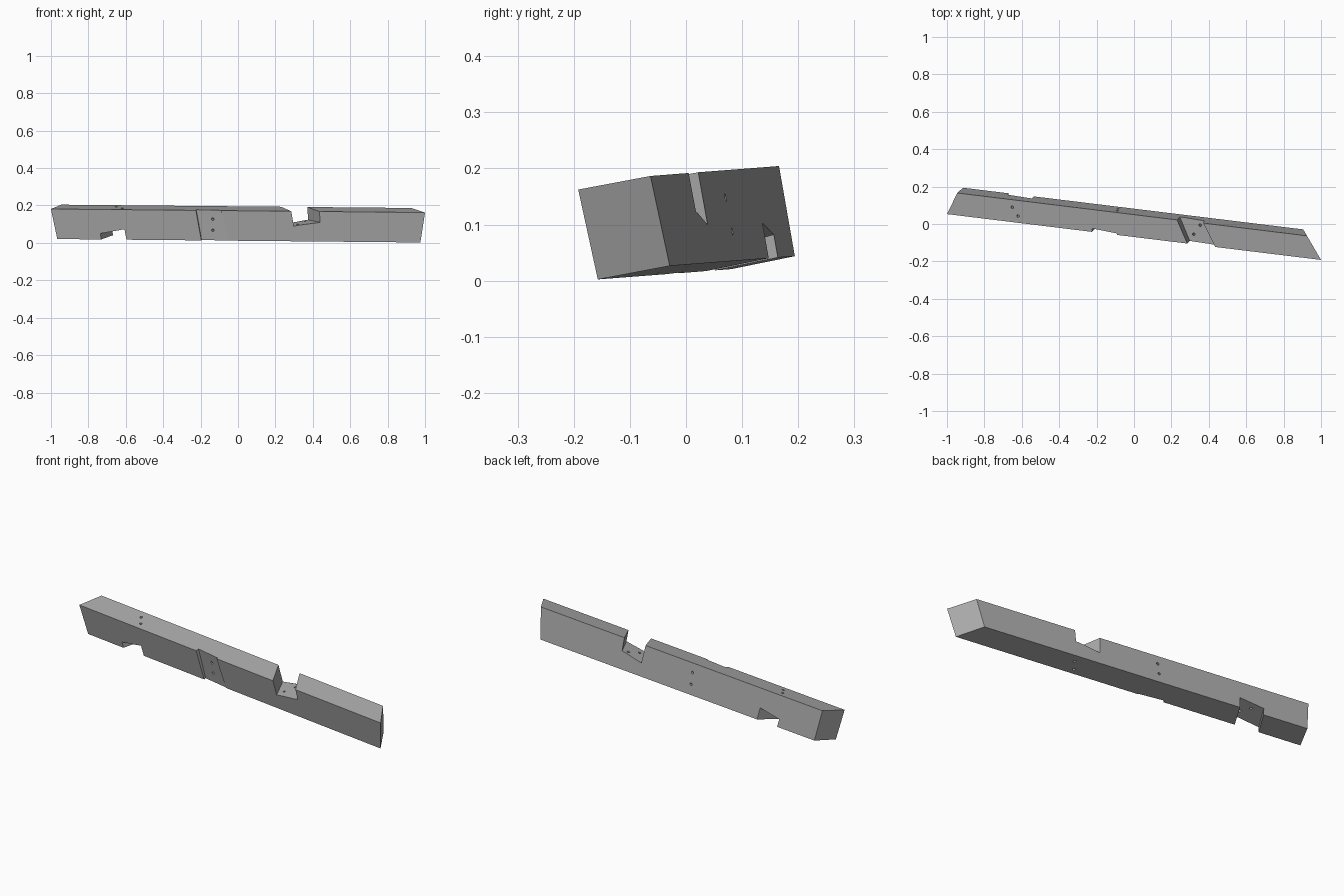
import bpy, bmesh
from mathutils import Vector, Matrix

if "Cube" in bpy.data.objects:
    bpy.data.objects.remove(bpy.data.objects["Cube"])

# Beam frame: u along the length, v towards the back, w upwards
U = Vector((0.9925, -0.1216, -0.0094)).normalized()
W = Vector((-0.015, -0.193, 0.981))
W = (W - U * W.dot(U)).normalized()
FRAME = Matrix((U, W.cross(U), W)).transposed().to_4x4()
FRONT, BACK, BOTTOM, TOP = -0.0345, 0.0865, 0.0185, 0.182

timber = bpy.data.materials.new("timber_grey")
timber.use_nodes = True
grey = (0.4, 0.4, 0.4, 1)
timber.diffuse_color = grey
timber.node_tree.nodes["Principled BSDF"].inputs["Base Color"].default_value = grey


def finish(name, bm):
    bmesh.ops.recalc_face_normals(bm, faces=bm.faces)
    mesh = bpy.data.meshes.new(name)
    bm.to_mesh(mesh)
    bm.free()
    mesh.materials.append(timber)
    obj = bpy.data.objects.new(name, mesh)
    obj.matrix_world = FRAME
    bpy.context.collection.objects.link(obj)
    return obj


def loft(name, near, far, grow=0.0):
    """Six-sided block between two quads, lengthened past both by grow."""
    bm = bmesh.new()
    a = [Vector(p) for p in near]
    b = [Vector(p) for p in far]
    rings = [[bm.verts.new(p + (p - q) * grow) for p, q in zip(s, t)]
             for s, t in ((a, b), (b, a))]
    bm.faces.new(rings[0])
    bm.faces.new(rings[1])
    for i in range(4):
        j = (i + 1) % 4
        bm.faces.new((rings[0][i], rings[0][j], rings[1][j], rings[1][i]))
    return finish(name, bm)


def notch(name, front, back, edge):
    """Housing through the beam, open at edge; quads are (u at edge, u, w) pairs."""
    def quad(v, sides):
        pts = []
        for i, (u_edge, u, w) in enumerate(sides):
            floor, mouth = Vector((u, v, w)), Vector((u_edge, v, edge))
            mouth += (mouth - floor) * 0.4
            pts += [mouth, floor] if i == 0 else [floor, mouth]
        return pts
    return loft(name, quad(FRONT, front), quad(BACK, back), 0.3)


def hole(name, start, end):
    """Bolt hole running past both points."""
    a, b = Vector(start), Vector(end)
    d = b - a
    bm = bmesh.new()
    bmesh.ops.create_cone(bm, cap_ends=True, segments=16, radius1=0.007,
                          radius2=0.007, depth=d.length + 0.05)
    turn = d.to_track_quat('Z', 'Y').to_matrix().to_4x4()
    bmesh.ops.transform(bm, matrix=Matrix.Translation((a + b) / 2) @ turn, verts=bm.verts)
    return finish(name, bm)


# Main timber with skewed end cuts
beam = loft("timber_beam",
            [(-1.001, FRONT, TOP), (-0.9596, BACK, TOP),
             (-0.932, BACK, BOTTOM), (-0.969, FRONT, BOTTOM)],
            [(1.0145, FRONT, TOP), (0.924, BACK, TOP),
             (0.901, BACK, BOTTOM), (0.987, FRONT, BOTTOM)])

# Housings in the top and bottom edges
cutters = [
    notch("upper_notch_cutter",
          [(0.294, 0.306, 0.101), (0.445, 0.449, 0.1227)],
          [(0.224, 0.2374, 0.0867), (0.365, 0.369, 0.112)], TOP),
    notch("lower_notch_cutter",
          [(-0.732, -0.737, 0.0514), (-0.596, -0.606, 0.0754)],
          [(-0.683, -0.69, 0.0601), (-0.549, -0.559, 0.0823)], BOTTOM),
]

# Shallow slanted housing in the front face
out = FRONT - 0.03
cutters.append(loft("front_housing_cutter",
                    [(-0.22, out, TOP), (-0.22, FRONT + 0.018, TOP),
                     (-0.084, FRONT + 0.008, TOP), (-0.084, out, TOP)],
                    [(-0.193, out, BOTTOM), (-0.193, FRONT + 0.012, BOTTOM),
                     (-0.046, FRONT + 0.003, BOTTOM), (-0.046, out, BOTTOM)], 0.1))

# Pairs of bolt holes through each housing
for u, v in ((0.323, 0.0045), (0.352, 0.058)):
    cutters.append(hole("upper_bolt_hole", (u, v, 0.1), (u + 0.0135, v - 0.01, BOTTOM)))
for u, v in ((-0.658, 0.0456), (-0.622, 0.002)):
    cutters.append(hole("lower_bolt_hole", (u, v, TOP), (u + 0.018, v + 0.006, 0.065)))
for w in (0.133, 0.072):
    cutters.append(hole("front_bolt_hole", (-0.135, FRONT, w), (-0.098, BACK, w)))

for cutter in cutters:
    cutter.hide_render = True
    cutter.hide_set(True)
    cut = beam.modifiers.new(cutter.name, 'BOOLEAN')
    cut.operation = 'DIFFERENCE'
    cut.solver = 'EXACT'
    cut.object = cutter
